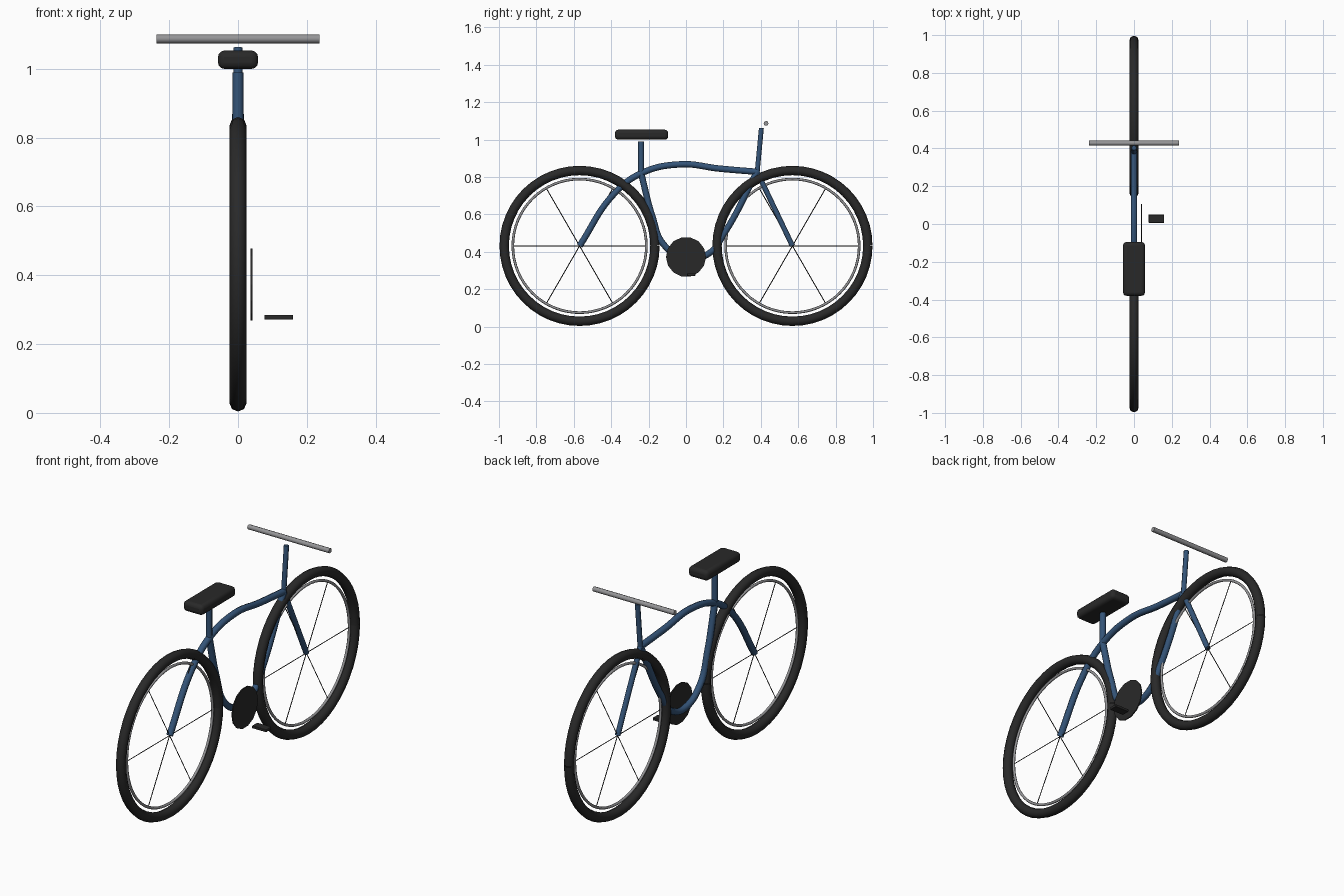
import bpy
import math
from mathutils import Vector

if "Cube" in bpy.data.objects:
    bpy.data.objects.remove(bpy.data.objects["Cube"])


def material(name, rgb):
    m = bpy.data.materials.new(name)
    m.diffuse_color = (*rgb, 1)
    m.use_nodes = True
    m.node_tree.nodes["Principled BSDF"].inputs["Base Color"].default_value = m.diffuse_color
    return m


BLUE = material("frame blue", (0.035, 0.09, 0.19))
BLACK = material("rubber black", (0.022, 0.022, 0.022))
GREY = material("metal grey", (0.3, 0.3, 0.31))


def tube(name, pts, radius, mat, smooth=False, cyclic=False, res=2, caps=True):
    """Round tube through (x, y, z) points, optionally as a smooth curve."""
    cu = bpy.data.curves.new(name, 'CURVE')
    cu.dimensions = '3D'
    cu.bevel_depth = radius
    cu.bevel_resolution = res
    cu.use_fill_caps = caps
    cu.resolution_u = 10
    if smooth:
        sp = cu.splines.new('BEZIER')
        sp.bezier_points.add(len(pts) - 1)
        for bp, p in zip(sp.bezier_points, pts):
            bp.co = p
            bp.handle_left_type = bp.handle_right_type = 'AUTO'
    else:
        sp = cu.splines.new('POLY')
        sp.points.add(len(pts) - 1)
        for q, p in zip(sp.points, pts):
            q.co = (*p, 1)
    sp.use_cyclic_u = cyclic
    cu.materials.append(mat)
    ob = bpy.data.objects.new(name, cu)
    bpy.context.collection.objects.link(ob)
    bpy.ops.object.select_all(action='DESELECT')
    ob.select_set(True)
    bpy.context.view_layer.objects.active = ob
    bpy.ops.object.convert(target='MESH')
    bpy.ops.object.shade_smooth_by_angle(angle=math.radians(50))
    return bpy.context.object


def box(name, lo, hi, mat, bevel):
    lo, hi = Vector(lo), Vector(hi)
    bpy.ops.mesh.primitive_cube_add(size=1, location=(lo + hi) / 2)
    ob = bpy.context.object
    ob.name = name
    ob.scale = hi - lo
    bpy.ops.object.transform_apply(location=False, rotation=False, scale=True)
    b = ob.modifiers.new("rounding", 'BEVEL')
    b.width = bevel
    b.segments = 3
    ob.data.materials.append(mat)
    bpy.ops.object.shade_smooth_by_angle(angle=math.radians(40))
    return ob


def side(*yz):
    """Points in the middle plane of the bicycle."""
    return [(0, y, z) for y, z in yz]


def ring(cy, r, n):
    return side(*[(cy + r * math.cos(2 * math.pi * i / n),
                   0.432 + r * math.sin(2 * math.pi * i / n)) for i in range(n)])


# Wheels: tyre, rim and six spokes each
for label, cy in (("rear", -0.569), ("front", 0.569)):
    tyre = ring(cy, 0.403, 48)
    tube(label + "_tyre", tyre + tyre[:1], 0.025, BLACK, caps=False)
    tube(label + "_rim", ring(cy, 0.357, 64), 0.007, GREY, cyclic=True)
    for i in range(3):
        a = math.pi * i / 3
        d = Vector((0, math.cos(a), math.sin(a))) * 0.355
        c = Vector((0, cy, 0.432))
        tube(f"{label}_spoke_{i + 1}", [c - d, c + d], 0.0025, BLACK, res=0)

# Frame tubes
tube("top_tube", side((-0.569, 0.432), (-0.385, 0.71), (-0.24, 0.82), (-0.03, 0.868),
                      (0.18, 0.845), (0.38, 0.828)), 0.017, BLUE, smooth=True)
tube("lower_tube", side((-0.24, 0.82), (-0.18, 0.59), (-0.12, 0.44), (0, 0.365),
                        (0.12, 0.39), (0.205, 0.50), (0.38, 0.828)), 0.017, BLUE, smooth=True)
tube("fork", side((0.38, 0.828), (0.569, 0.432)), 0.014, BLUE)
tube("stem", side((0.38, 0.82), (0.403, 1.062)), 0.013, BLUE)
tube("seat_post", side((-0.24, 0.815), (-0.24, 0.99)), 0.016, BLUE)

# Handlebar and saddle
tube("handlebar", [(-0.237, 0.428, 1.087), (0.237, 0.428, 1.087)], 0.013, GREY)
box("saddle", (-0.058, -0.38, 1.0), (0.058, -0.095, 1.053), BLACK, 0.018)

# Chainwheel and pedal on the right side
bpy.ops.mesh.primitive_cylinder_add(vertices=14, radius=0.107, depth=0.006,
                                    location=(0.039, 0, 0.373),
                                    rotation=(0, math.pi / 2, 0))
wheel = bpy.context.object
wheel.name = "chainwheel"
wheel.data.materials.append(BLACK)
box("pedal", (0.077, 0.006, 0.271), (0.16, 0.05, 0.285), BLACK, 0.003)
